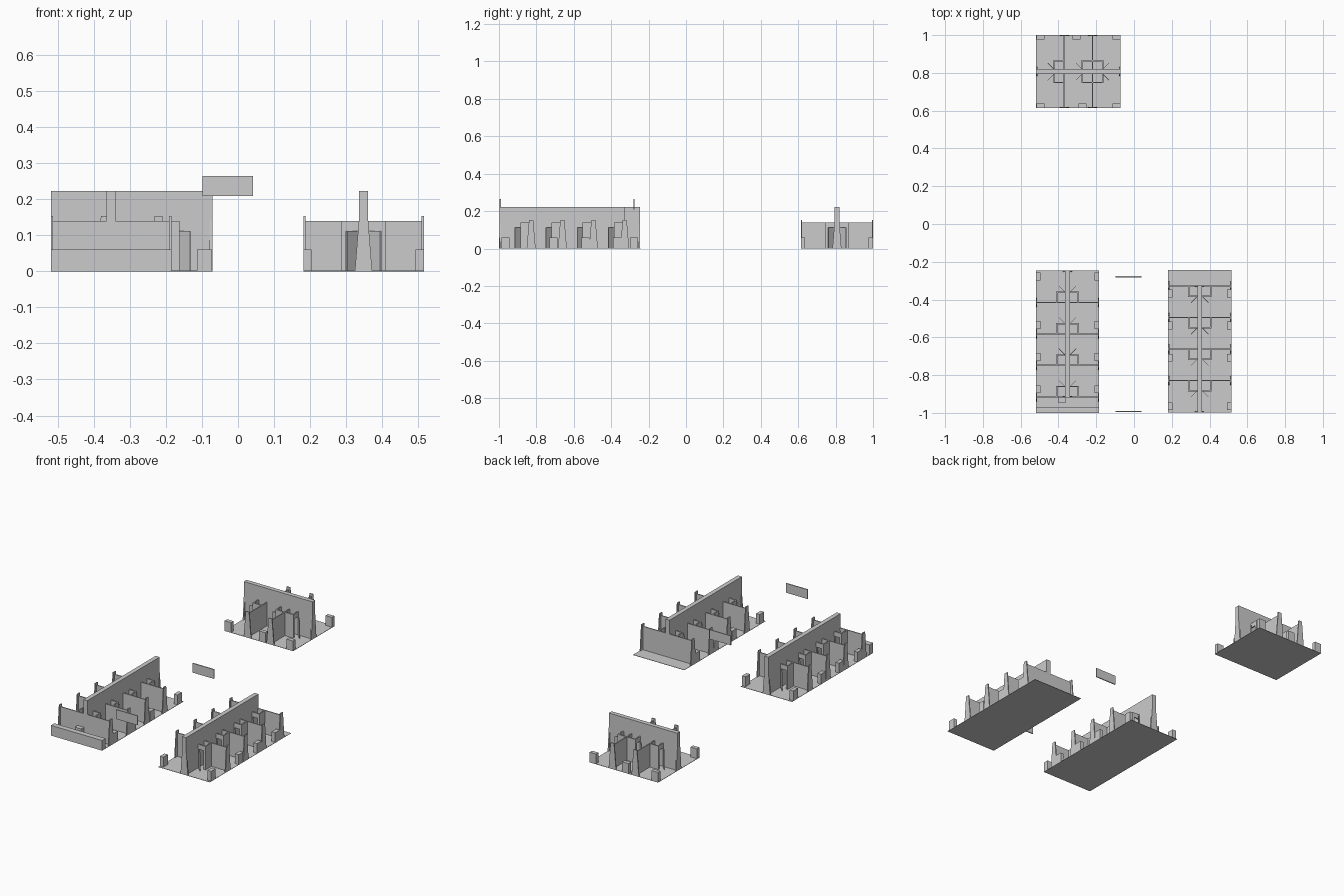
import bpy, bmesh
from math import radians
from mathutils import Matrix, Vector

if "Cube" in bpy.data.objects:
    bpy.data.objects.remove(bpy.data.objects["Cube"])


class Part:
    """Collects simple solids into one named object, placed by a station matrix."""

    def __init__(self, name, matrix=Matrix()):
        self.name, self.matrix, self.bm = name, matrix, bmesh.new()

    def prism(self, base, top, z0, z1):
        low = [self.bm.verts.new((x, y, z0)) for x, y in base]
        high = [self.bm.verts.new((x, y, z1)) for x, y in top]
        n = len(low)
        self.bm.faces.new(low[::-1])
        self.bm.faces.new(high)
        for i in range(n):
            j = (i + 1) % n
            self.bm.faces.new((low[i], low[j], high[j], high[i]))

    def box(self, x0, x1, y0, y1, z0, z1):
        r = [(x0, y0), (x1, y0), (x1, y1), (x0, y1)]
        self.prism(r, r, z0, z1)

    def finish(self):
        bmesh.ops.recalc_face_normals(self.bm, faces=self.bm.faces)
        mesh = bpy.data.meshes.new(self.name)
        self.bm.to_mesh(mesh)
        self.bm.free()
        ob = bpy.data.objects.new(self.name, mesh)
        ob.matrix_world = self.matrix
        bpy.context.collection.objects.link(ob)


WALL, LOW, HIGH, DOOR, CAB = 0.003, 0.14, 0.222, 0.112, 0.06


def station(name, matrix, half, floor, spine, walls, closets, cabinets):
    """Local frame: the spine runs along Y at x = 0, partitions run along X."""
    # thin floor
    p = Part(name + "_floor", matrix)
    p.box(-half, half, *floor, 0, 0.002)
    p.finish()

    # tall central wall with flared end posts
    p = Part(name + "_spine_wall", matrix)
    p.box(-0.013, 0.013, *spine, 0, HIGH)
    for y, s in ((spine[0], 1), (spine[1], -1)):
        a, b = y, y + s * 0.008
        foot = [(-0.024, a), (0.024, a), (0.024, b), (-0.024, b)]
        head = [(-0.013, a), (0.013, a), (0.013, b), (-0.013, b)]
        p.prism(foot, head, 0, LOW)
    p.finish()

    # cross partitions and tapered fins at their outer ends
    p = Part(name + "_partitions", matrix)
    f = Part(name + "_end_fins", matrix)
    for y in walls:
        p.box(-half, half, y - WALL, y + WALL, 0, LOW)
        for s in (-1, 1):
            a, b = s * half, s * (half - 0.006)
            foot = [(a, y - 0.024), (b, y - 0.024), (b, y + 0.024), (a, y + 0.024)]
            head = [(a, y - 0.011), (b, y - 0.011), (b, y + 0.011), (a, y + 0.011)]
            f.prism(foot, head, 0, 0.153)
    p.finish()
    f.finish()

    # closets in the corners, each with an open door
    c = Part(name + "_closets", matrix)
    d = Part(name + "_open_doors", matrix)
    for y, s in closets:
        front, t = y + s * 0.058, 0.007
        ya, yb = sorted((front, front - s * t))
        for m in (-1, 1):
            xs = lambda a, b: sorted((m * a, m * b))
            c.box(*xs(0.061, 0.061 - t), *sorted((y, front)), 0, LOW)
            c.box(*xs(0.054, 0.048), ya, yb, 0, LOW)
            c.box(*xs(0.048, 0.013), ya, yb, DOOR, LOW)
            leaf = [(m * 0.014, front), (m * 0.045, front + s * 0.031),
                    (m * 0.047, front + s * 0.029), (m * 0.016, front - s * 0.002)]
            d.prism(leaf, leaf, 0, DOOR)
    c.finish()
    d.finish()

    # small cabinets along both outer edges
    p = Part(name + "_cabinets", matrix)
    for s, y in cabinets:
        p.box(*sorted((s * half, s * (half - 0.023))), y - 0.021, y + 0.021, 0, CAB)
    p.finish()


def place(x, y, degrees):
    return Matrix.Translation(Vector((x, y, 0))) @ Matrix.Rotation(radians(degrees), 4, 'Z')


# two long stations, the second turned half round
rows = [0, 0.167, 0.333, 0.5]
long_cabs = [(s, y) for s in (-1, 1) for y in (0.04, 0.21, 0.38, 0.637)]
for name, matrix in (("left_station", place(-0.352, -0.915, 0)),
                     ("right_station", place(0.348, -0.328, 180))):
    station(name, matrix, 0.167, (-0.085, 0.67), (-WALL, 0.67), rows,
            [(y, 1) for y in rows], long_cabs)

# short rear station, spine along x
station("rear_station", place(-0.518, 0.807, -90), 0.193, (0, 0.447), (0, 0.447),
        [0.149, 0.298], [(0.149, -1), (0.298, -1), (0.298, 1)],
        [(-1, 0.022), (-1, 0.213), (-1, 0.425), (1, 0.022), (1, 0.245), (1, 0.425)])

# low front counter and the box behind it
p = Part("front_counter")
p.box(-0.519, -0.185, -1.0, -0.968, 0, CAB)
p.box(-0.402, -0.36, -0.945, -0.918, 0, CAB)
p.finish()

# hanging sign boards over the aisle
for name, y in (("front_sign", -0.993), ("rear_sign", -0.279)):
    p = Part(name)
    p.box(-0.098, 0.041, y - 0.003, y + 0.003, 0.209, 0.264)
    p.finish()

# the rear C station is turned so local +Y points along world +X
for ob in bpy.data.objects:
    if ob.name.startswith("rear_station"):
        ob.matrix_world = place(-0.518, 0.807, -90)
